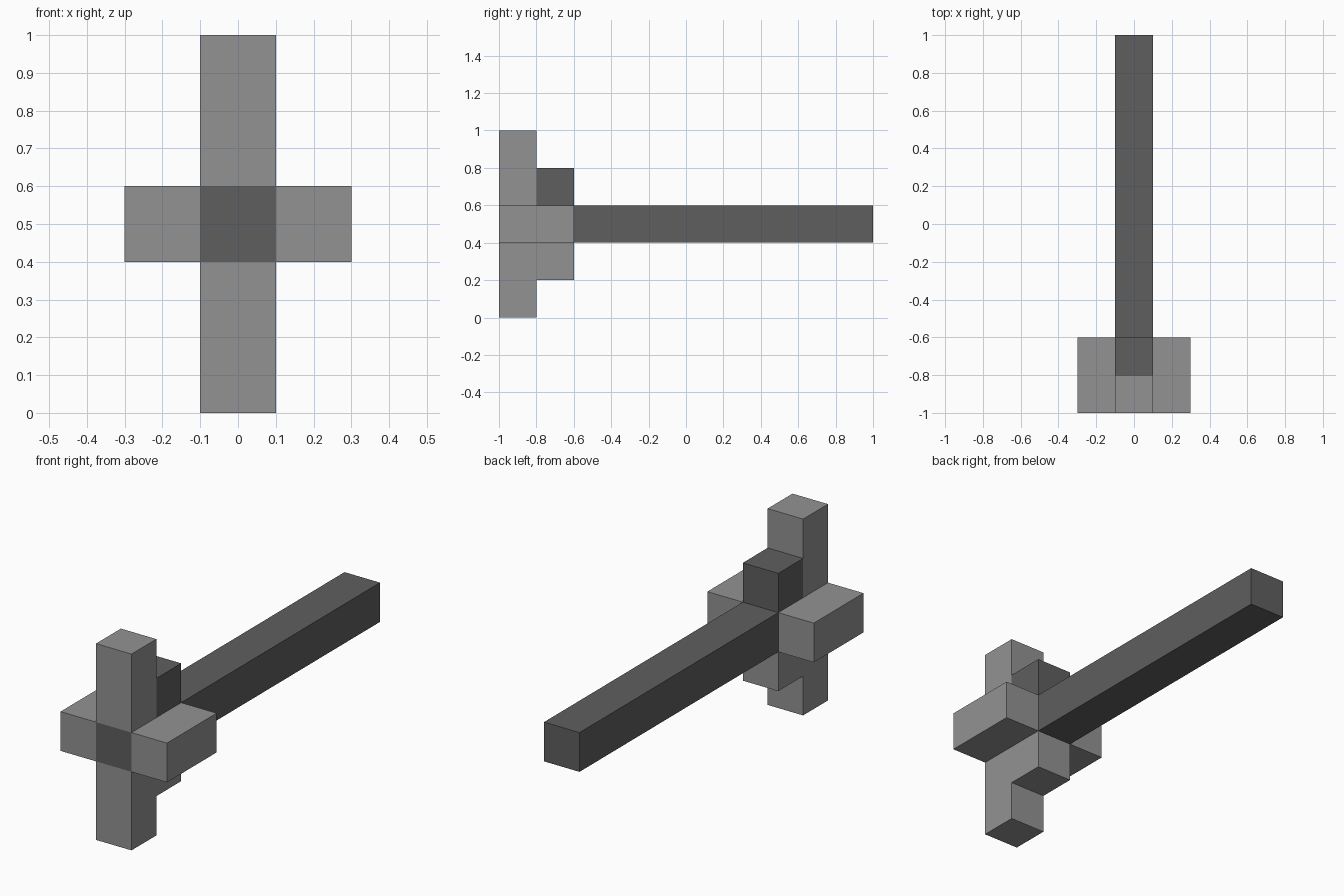
import bpy
import bmesh
from mathutils import Vector

if "Cube" in bpy.data.objects:
    bpy.data.objects.remove(bpy.data.objects["Cube"])


def material(name, value):
    mat = bpy.data.materials.new(name)
    mat.diffuse_color = (value, value, value, 1)
    mat.use_nodes = True
    mat.node_tree.nodes["Principled BSDF"].inputs["Base Color"].default_value = mat.diffuse_color
    return mat


light = material("light_grey", 0.291)
dark = material("dark_grey", 0.114)


def box(name, low, high, mat):
    """Axis-aligned box between two opposite corners."""
    low, high = Vector(low), Vector(high)
    bm = bmesh.new()
    bmesh.ops.create_cube(bm, size=1)
    bmesh.ops.scale(bm, vec=high - low, verts=bm.verts)
    mesh = bpy.data.meshes.new(name)
    bm.to_mesh(mesh)
    bm.free()
    mesh.materials.append(mat)
    obj = bpy.data.objects.new(name, mesh)
    obj.location = (low + high) / 2
    bpy.context.collection.objects.link(obj)
    return obj


# Long shaft running through the head
box("shaft", (-0.1, -1, 0.4), (0.1, 1, 0.6), dark)

# Upright blades above and below the shaft
box("upper_blade", (-0.1, -1, 0.6), (0.1, -0.8, 1.0), light)
box("lower_blade", (-0.1, -1, 0.0), (0.1, -0.8, 0.4), light)

# Stepped blocks behind the blades
box("upper_step", (-0.1, -0.8, 0.6), (0.1, -0.6, 0.8), dark)
box("lower_step", (-0.1, -0.8, 0.2), (0.1, -0.6, 0.4), light)

# Side arms
for side, x in (("left", -0.2), ("right", 0.2)):
    box(side + "_arm", (x - 0.1, -1, 0.4), (x + 0.1, -0.6, 0.6), light)
